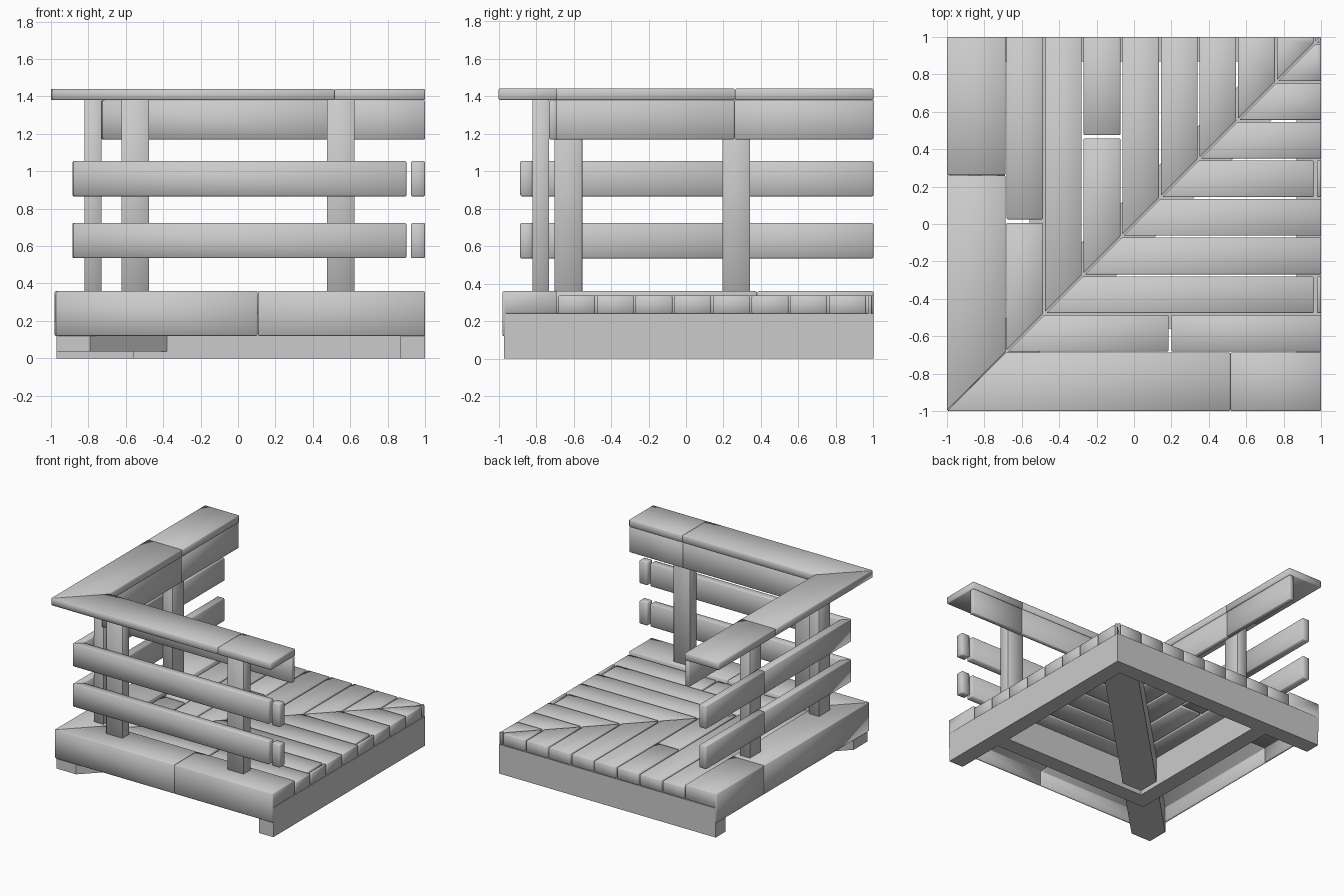
import bpy, bmesh

if "Cube" in bpy.data.objects:
    bpy.data.objects.remove(bpy.data.objects["Cube"])


def finish(name, bm, bevel):
    bmesh.ops.recalc_face_normals(bm, faces=bm.faces)
    me = bpy.data.meshes.new(name)
    bm.to_mesh(me)
    bm.free()
    ob = bpy.data.objects.new(name, me)
    bpy.context.collection.objects.link(ob)
    if bevel:
        for p in me.polygons:
            p.use_smooth = True
        m = ob.modifiers.new("Bevel", "BEVEL")
        m.width = bevel
        m.segments = 1
    return ob


def loft(name, a, b, bevel=0.0):
    """Solid between two matching closed outlines."""
    bm = bmesh.new()
    va = [bm.verts.new(p) for p in a]
    vb = [bm.verts.new(p) for p in b]
    bm.faces.new(va)
    bm.faces.new(vb[::-1])
    n = len(va)
    for i in range(n):
        bm.faces.new((va[i], vb[i], vb[(i + 1) % n], va[(i + 1) % n]))
    return finish(name, bm, bevel)


def rect(v0, v1, z0, z1):
    return [(v0, z0), (v1, z0), (v1, z1), (v0, z1)]


def plank(name, side, profile, u0, u1, bevel=0.005, gap=0.002):
    """Profile swept along a side; u0=None cuts the start on the corner mitre."""
    def pt(u, v, z):
        return (u, v, z) if side == "front" else (v, u, z)
    a = [pt(v + gap if u0 is None else u0, v, z) for v, z in profile]
    b = [pt(u1, v, z) for v, z in profile]
    return loft(f"{side}_{name}", a, b, bevel)


def run(name, side, profile, cuts, bevel=0.005, gap=0.002):
    """A line of planks; cuts = (end, next start) pairs."""
    start = None
    for i, (end, nxt) in enumerate(list(cuts) + [(1.0, None)]):
        plank(f"{name}_{i + 1}", side, profile, start, end, bevel, gap)
        start = nxt


border = [(-0.98, 0.12), (-0.96, 0.12), (-0.96, 0.24), (-0.69, 0.24), (-0.69, 0.36), (-0.98, 0.36)]
layout = {
    "front": dict(cap=0.515, beam=0.515, border=0.105, posts=(-0.55, 0.55), rail=(0.90, 0.925),
                  boards={0: (0.185, 0.2), 1: (0.96, 0.978), 4: (0.96, 0.978)}),
    "left": dict(cap=0.26, beam=0.258, border=0.38, posts=(-0.6275, 0.2675), rail=(0.238, 0.241),
                 boards={0: (0.005, 0.025), 2: (0.458, 0.475)}),
}

for side, d in layout.items():
    # Handrail cap, inner beam and deck border
    run("handrail_cap", side, rect(-1.0, -0.687, 1.38, 1.44), [(d["cap"], d["cap"] + 0.001)])
    run("handrail_beam", side, rect(-0.73, -0.69, 1.17, 1.38), [(d["beam"], d["beam"] + 0.001)])
    run("deck_border", side, border, [(d["border"], d["border"] + 0.001)], 0.006)
    # Two horizontal rails
    for nm, z in (("lower", 0.535), ("upper", 0.866)):
        run(f"{nm}_rail", side, rect(-0.885, -0.82, z, z + 0.189), [d["rail"]], 0.006, 0.0)
    # Posts
    for i, c in enumerate(d["posts"]):
        plank(f"post_{i + 1}", side, rect(-0.82, -0.73, 0.34, 1.39), c - 0.074, c + 0.074, 0.002)
    # Deck boards meeting on the diagonal
    for k in range(9):
        v0 = -0.682 + 0.2065 * k
        v1 = min(v0 + 0.196, 0.992 if k < 8 else 0.99)
        cut = d["boards"].get(k)
        run(f"deck_board_{k + 1}", side, rect(v0, v1, 0.24, 0.336), [cut] if cut else [], 0.005, 0.006)

# Frame beams under the deck
plank("frame_right_beam", "left", rect(0.87, 1.0, 0.0, 0.24), -0.97, 1.0, 0)
plank("frame_back_beam", "front", rect(0.87, 1.0, 0.0, 0.24), -0.97, 0.87, 0)
plank("frame_inner_beam", "front", rect(-0.56, -0.43, 0.0, 0.24), -0.56, 0.87, 0)
plank("frame_inner_beam", "left", rect(-0.56, -0.43, 0.0, 0.24), -0.43, 0.87, 0)

# Diagonal beam with a pointed corner end
foot = [(-0.97, -0.97), (-0.79, -0.97), (0.87, 0.69), (0.87, 0.87), (0.69, 0.87), (-0.97, -0.79)]
loft("diagonal_beam", [(x, y, 0.037) for x, y in foot], [(x, y, 0.24) for x, y in foot])
